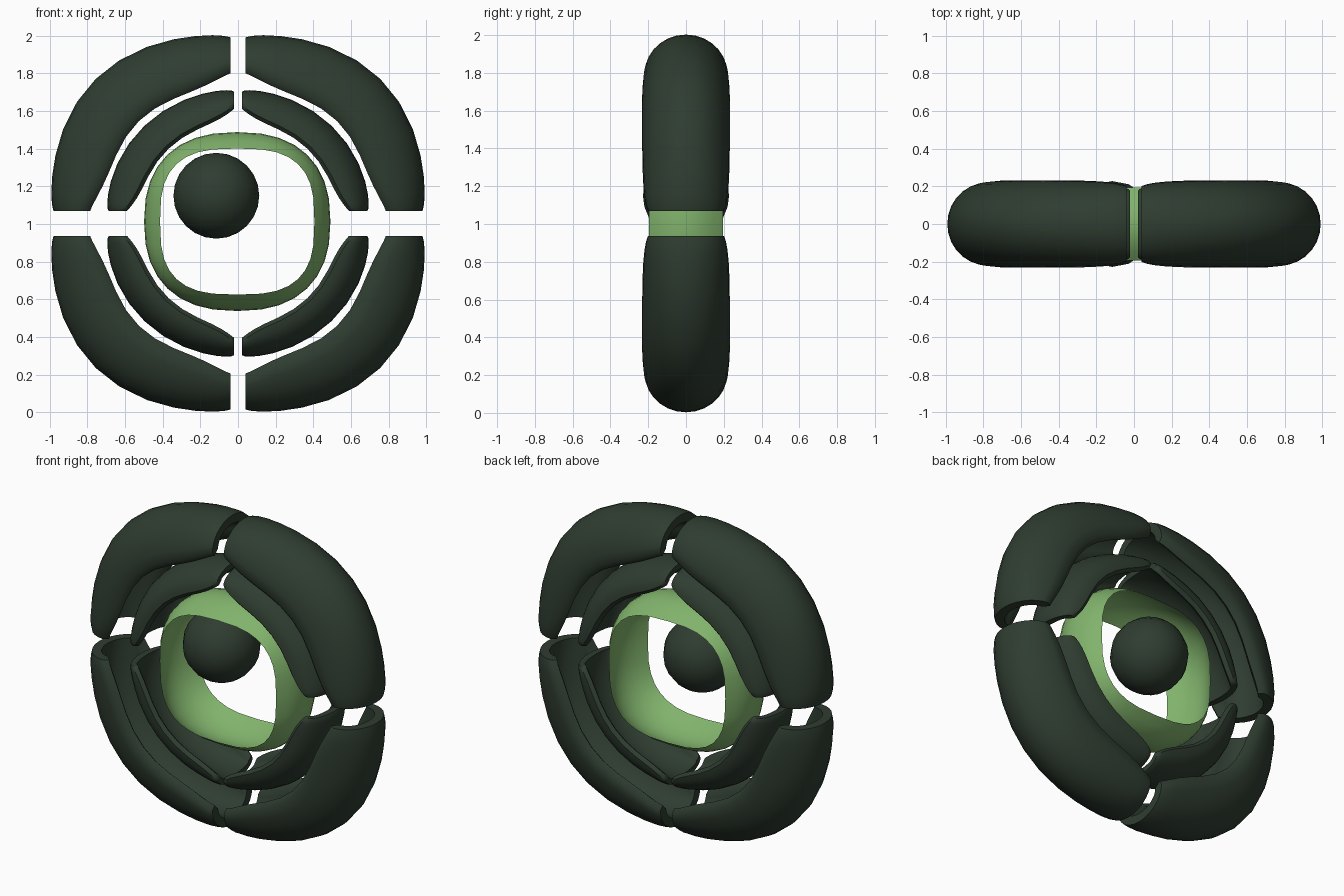
import bpy, bmesh
from math import sin, cos, pi

if "Cube" in bpy.data.objects:
    bpy.data.objects.remove(bpy.data.objects["Cube"])

CZ = 1.003  # height of the common centre


def material(name, rgb):
    m = bpy.data.materials.new(name)
    m.diffuse_color = (*rgb, 1)
    m.use_nodes = True
    m.node_tree.nodes["Principled BSDF"].inputs["Base Color"].default_value = m.diffuse_color
    return m


DARK = material("dark_green", (0.028, 0.046, 0.03))
LIGHT = material("light_green", (0.22, 0.45, 0.15))


def finish(bm, name, mat):
    bmesh.ops.recalc_face_normals(bm, faces=bm.faces)
    mesh = bpy.data.meshes.new(name)
    bm.to_mesh(mesh)
    bm.free()
    mesh.materials.append(mat)
    ob = bpy.data.objects.new(name, mesh)
    bpy.context.collection.objects.link(ob)
    for p in mesh.polygons:
        p.use_smooth = True
    return ob


def superellipse(t, n):
    c, s = cos(t), sin(t)
    return (abs(c) ** (2 / n) * (1 if c >= 0 else -1),
            abs(s) ** (2 / n) * (1 if s >= 0 else -1))


def skin(bm, rings, closed_section):
    for a, b in zip(rings, rings[1:]):
        n = len(a)
        for i in range(n if closed_section else n - 1):
            j = (i + 1) % n
            bm.faces.new((a[i], a[j], b[j], b[i]))


# Curved channel-shaped plate covering one quarter turn
def quarter_shell(name, sx, sz, gx, gz, a, b, n, width, rim_mid, rim_end, wall):
    bm = bmesh.new()
    steps = [0, 0, 0.012, 0.04, 0.09, 0.16, 0.26, 0.38, 0.5,
             0.62, 0.74, 0.84, 0.91, 0.96, 0.988, 1, 1]
    inset = {0: 1.0, 1: 0.62, 2: 0.28, 3: 0.07}
    arc = 14
    rings = []
    for k, u in enumerate(steps):
        e = inset.get(min(k, len(steps) - 1 - k), 0)
        # distance along the arc, as a superellipse from side to top
        cx, cz = superellipse(u * pi / 2, n)
        flare = abs(2 * u - 1) ** 5
        rim = rim_mid + (rim_end - rim_mid) * flare
        top = 1 - 0.025 * e
        w = width * (1 - 0.07 * flare - 0.10 * e)
        th = wall * (1 - 0.3 * e)
        tr = th / a
        section = []
        # outside of the channel, rim to rim
        for i in range(arc + 1):
            q = pi * i / arc
            section.append((w * cos(q), rim + 0.03 + (top - rim - 0.03) * sin(q)))
        # rounded lip, hollow inside, rounded lip
        section.append((-(w - th * 0.4), rim))
        for i in range(arc + 1):
            q = pi - pi * i / arc
            section.append(((w - th) * cos(q),
                            rim + 0.035 + (top - rim - 0.035 - tr) * sin(q)))
        section.append((w - th * 0.4, rim))
        rings.append([bm.verts.new((sx * (gx + a * r * cx), y, CZ + sz * (gz + b * r * cz)))
                      for y, r in section])
    # the first and last rings sit on the end planes; drop the duplicates
    rings = rings[1:-1]
    skin(bm, rings, True)
    # flat end faces bridging outer and inner arcs
    for ring in (rings[0], rings[-1]):
        m = len(ring)
        for i in range(arc):
            bm.faces.new((ring[i], ring[i + 1], ring[m - 3 - i], ring[m - 2 - i]))
        bm.faces.new((ring[0], ring[m - 2], ring[m - 1]))
        bm.faces.new((ring[arc], ring[arc + 1], ring[arc + 2]))
    loose = [v for v in bm.verts if not v.link_faces]
    bmesh.ops.delete(bm, geom=loose, context='VERTS')
    ob = finish(bm, name, DARK)
    ob.data.set_sharp_from_angle(angle=0.9)


for sz, vert in ((1, "upper"), (-1, "lower")):
    for sx, side in ((1, "right"), (-1, "left")):
        quarter_shell(f"outer_shell_{vert}_{side}", sx, sz, 0.04, 0.067,
                      0.955, 0.936, 2.4, 0.232, 0.68, 0.78, 0.07)
        quarter_shell(f"inner_shell_{vert}_{side}", sx, sz, 0.022, 0.067,
                      0.675, 0.643, 1.97, 0.205, 0.73, 0.84, 0.05)

# Thin bulging band, rounded square seen from the front
bm = bmesh.new()
rings = []
for i in range(9):
    v = -1 + i / 4
    bulge = 1 - v * v
    r = 0.41 + 0.085 * bulge
    rz = 0.388 + 0.087 * bulge
    n = 2.9 - 0.5 * bulge
    ring = []
    for k in range(32):
        x, z = superellipse(2 * pi * k / 32, n)
        ring.append(bm.verts.new((r * x - 0.004, 0.195 * v, 1.013 + rz * z)))
    rings.append(ring)
skin(bm, rings, True)
finish(bm, "inner_band", LIGHT)

# Ball floating off-centre in the band
bm = bmesh.new()
bmesh.ops.create_uvsphere(bm, u_segments=16, v_segments=12, radius=0.228)
bmesh.ops.translate(bm, verts=bm.verts, vec=(-0.115, 0, 1.15))
finish(bm, "core_ball", DARK)
